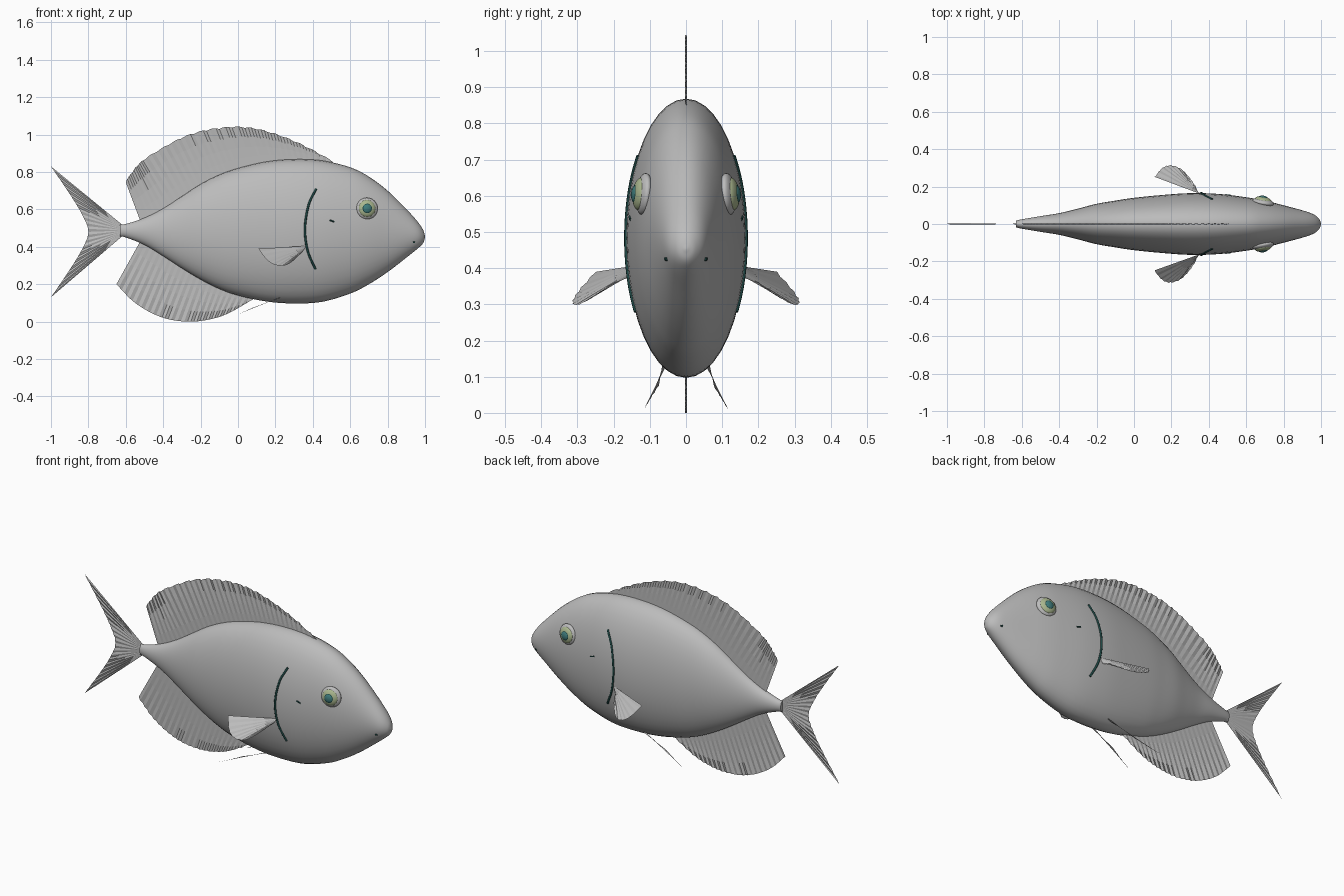
import bpy, math
from mathutils import Vector

cube = bpy.data.objects.get("Cube")
if cube:
    bpy.data.objects.remove(cube)


def material(name, r, g, b):
    m = bpy.data.materials.new(name)
    m.use_nodes = True
    m.diffuse_color = (r, g, b, 1)
    m.node_tree.nodes["Principled BSDF"].inputs["Base Color"].default_value = (r, g, b, 1)
    return m


grey = material("silver grey", .5, .5, .5)
iris_green = material("pale green", .4, .47, .27)
teal = material("teal", .05, .2, .2)
dark = material("dark teal", .012, .06, .055)


def sample(points, n):
    """Evenly stepped smooth curve through the points."""
    p = [Vector(q) for q in points]
    p = [2 * p[0] - p[1]] + p + [2 * p[-1] - p[-2]]
    spans, out = len(p) - 3, []
    for k in range(n):
        u = k / (n - 1) * spans
        i = min(int(u), spans - 1)
        t = u - i
        a, b, c, d = p[i:i + 4]
        out.append(b + (c - a) * (t / 2) + (2 * a - 5 * b + 4 * c - d) * (t * t / 2)
                   + (3 * b - a - 3 * c + d) * (t ** 3 / 2))
    return out


def add_mesh(name, verts, faces, mat, smooth=False):
    me = bpy.data.meshes.new(name)
    me.from_pydata(verts, [], faces)
    me.materials.append(mat)
    me.update()
    ob = bpy.data.objects.new(name, me)
    bpy.context.collection.objects.link(ob)
    if smooth:
        me.polygons.foreach_set("use_smooth", [True] * len(me.polygons))
    return ob


# Body stations: x, top, bottom, half width
stations = [Vector(s) for s in (
    (-.63, .52, .455, .018), (-.6, .522, .45, .025), (-.5, .555, .41, .042),
    (-.4, .605, .35, .058), (-.3, .67, .285, .082), (-.2, .735, .225, .108),
    (-.1, .785, .175, .125), (0, .82, .14, .14), (.15, .855, .108, .155),
    (.3, .868, .097, .165), (.45, .861, .106, .161), (.6, .825, .15, .143),
    (.7, .775, .20, .125), (.8, .70, .265, .10), (.9, .602, .342, .073),
    (.96, .535, .39, .052), (.99, .49, .42, .027), (1, .456, .45, .003))]
sections = sample(stations, 86)


def section_at(x):
    for a, b in zip(sections, sections[1:]):
        if x <= b[0]:
            return a.lerp(b, (x - a[0]) / (b[0] - a[0]))
    return sections[-1]


def side_point(x, z, side):
    """Point on the flank at the given x and z."""
    _, top, bottom, width = section_at(x)
    h = (z - (top + bottom) / 2) / ((top - bottom) / 2)
    return Vector((x, side * width * math.sqrt(max(0, 1 - h * h)), z))


# Body loft
seg = 40
verts, faces = [], []
for x, top, bottom, width in sections:
    for k in range(seg):
        a = math.tau * k / seg
        verts.append((x, width * math.cos(a), (top + bottom) / 2 + (top - bottom) / 2 * math.sin(a)))
for i in range(len(sections) - 1):
    for k in range(seg):
        n = (k + 1) % seg
        faces.append((i * seg + k, i * seg + n, (i + 1) * seg + n, (i + 1) * seg + k))
last = (len(sections) - 1) * seg
faces += [tuple(range(seg))[::-1], tuple(range(last, last + seg))]
body = add_mesh("body", verts, faces, grey, True)
bpy.context.view_layer.objects.active = body
body.select_set(True)
bpy.ops.object.shade_smooth_by_angle(angle=math.radians(50))
body.select_set(False)


def fin(name, base, edge, cols, rows=4, ripple=.003, scallops=0):
    """Pleated sheet stretched from a base curve to an outer curve."""
    lower, upper = sample(base, cols), sample(edge, cols)
    verts, faces = [], []
    for i, (a, b) in enumerate(zip(lower, upper)):
        b.z += .008 * abs(math.sin(math.pi * scallops * i / (cols - 1)))
        for j in range(rows + 1):
            p = a.lerp(b, j / rows)
            p.y += ripple * j / rows * (-1) ** i
            verts.append(p)
    for i in range(cols - 1):
        for j in range(rows):
            k = i * (rows + 1) + j
            faces.append((k, k + 1, k + rows + 2, k + rows + 1))
    return add_mesh(name, verts, faces, grey)


def flat(points):
    return [(x, 0, z) for x, z in points]


# Median fins
steps = [-.52 + .102 * i for i in range(11)]
fin("dorsal_fin", flat((x, section_at(x)[1] - .015) for x in steps),
    flat([(-.6, .745), (-.55, .815), (-.5, .863), (-.4, .925), (-.3, .978), (-.2, 1.012),
          (-.1, 1.03), (0, 1.036), (.1, 1.025), (.2, .998), (.3, .96), (.4, .912), (.51, .85)]),
    71, scallops=18)
steps = [-.52 + .061 * i for i in range(11)]
fin("anal_fin", flat((x, section_at(x)[2] + .015) for x in steps),
    flat([(-.65, .2), (-.56, .108), (-.46, .045), (-.36, .01), (-.25, 0),
          (-.15, .012), (-.05, .045), (.09, .125)]), 45)
fin("tail_fin", flat([(-.615, .515), (-.615, .487), (-.615, .46)]),
    flat([(-1, .83), (-.905, .69), (-.835, .575), (-.8, .48), (-.835, .385), (-.905, .27), (-1, .13)]),
    37, ripple=.002)


def eye_layer(name, side, y, radius, depth, mat):
    bpy.ops.mesh.primitive_uv_sphere_add(segments=32, ring_count=16, radius=1,
                                         location=(.69, side * y, .605))
    ob = bpy.context.object
    ob.name = name
    ob.scale = (radius, radius, depth)
    # Tip the lens outwards, turned a little toward the nose
    ob.rotation_euler = Vector((.18, side, .1)).to_track_quat('Z', 'Y').to_euler()
    ob.data.materials.append(mat)
    bpy.ops.object.shade_smooth()


def line(name, points, radius, mat):
    cu = bpy.data.curves.new(name, 'CURVE')
    cu.dimensions = '3D'
    cu.bevel_depth = radius
    cu.bevel_resolution = 2
    cu.use_fill_caps = True
    sp = cu.splines.new('POLY')
    sp.points.add(len(points) - 1)
    for q, p in zip(sp.points, points):
        q.co = (*p, 1)
    cu.materials.append(mat)
    bpy.context.collection.objects.link(bpy.data.objects.new(name, cu))


# Paired parts on both flanks
for side, tag in ((-1, "front"), (1, "back")):
    def mirrored(points):
        return [(x, side * y, z) for x, y, z in points]

    eye_layer(tag + "_eye_rim", side, .116, .058, .022, grey)
    eye_layer(tag + "_eye_iris", side, .126, .046, .021, iris_green)
    eye_layer(tag + "_eye_pupil_ring", side, .132, .034, .0175, dark)
    eye_layer(tag + "_eye_pupil", side, .134, .029, .0175, teal)

    gill = sample([(.418, .71), (.378, .625), (.358, .5), (.372, .38), (.414, .28)], 32)
    line(tag + "_gill_line", [side_point(x, z, side) for x, z in gill], .006, dark)
    line(tag + "_cheek_mark", [side_point(x, z, side) for x, z in ((.49, .542), (.515, .534))],
         .004, dark)
    line(tag + "_nostril", [side_point(x, .425, side) for x in (.935, .945)], .005, dark)

    fin(tag + "_pectoral_fin", mirrored([(.37, .155, .405), (.358, .155, .39), (.345, .155, .375)]),
        mirrored([(.11, .25, .39), (.15, .298, .335), (.195, .313, .305), (.25, .295, .3),
                  (.295, .25, .325), (.33, .2, .36)]), 21, ripple=.002)
    fin(tag + "_pelvic_fin", mirrored([(.25, .05, .14), (.24, .058, .135), (.23, .066, .13)]),
        mirrored([(-.07, .115, .012), (.0, .098, .04), (.08, .076, .075)]), 9, ripple=.001)
